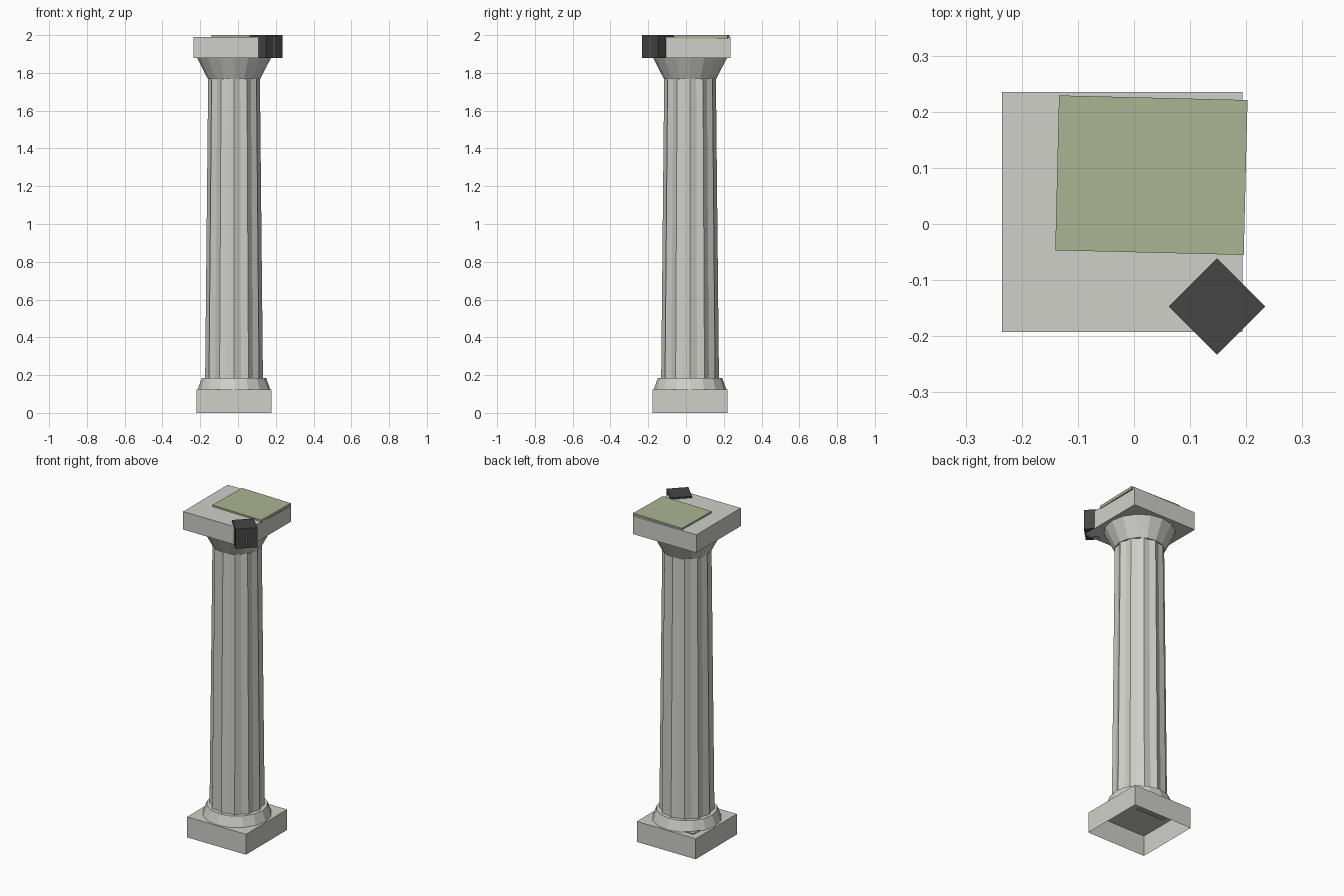
import bpy, bmesh
from math import sin, cos, pi, radians

if "Cube" in bpy.data.objects:
    bpy.data.objects.remove(bpy.data.objects["Cube"])

CX, CY = -0.021, 0.0215   # column axis


def material(name, rgb):
    m = bpy.data.materials.new(name)
    m.diffuse_color = (*rgb, 1)
    m.use_nodes = True
    m.node_tree.nodes["Principled BSDF"].inputs["Base Color"].default_value = m.diffuse_color
    return m


STONE = material("stone", (0.62, 0.63, 0.58))
MOSS = material("moss", (0.40, 0.46, 0.29))
DARK = material("dark_stone", (0.06, 0.06, 0.06))


def finish(name, bm, mat):
    bmesh.ops.recalc_face_normals(bm, faces=bm.faces)
    me = bpy.data.meshes.new(name)
    bm.to_mesh(me)
    bm.free()
    me.materials.append(mat)
    ob = bpy.data.objects.new(name, me)
    bpy.context.collection.objects.link(ob)
    return ob


def box(name, x, y, z0, z1, sx, sy, mat, turn=0, open_bottom=False):
    bm = bmesh.new()
    bmesh.ops.create_cube(bm, size=1)
    for v in bm.verts:
        v.co.x *= sx
        v.co.y *= sy
        v.co.z = z1 - z0 if v.co.z > 0 else 0
    bmesh.ops.recalc_face_normals(bm, faces=bm.faces)
    if open_bottom:
        low = [f for f in bm.faces if f.normal.z < -0.5]
        bmesh.ops.delete(bm, geom=low, context='FACES_ONLY')
    ob = finish(name, bm, mat)
    ob.location = (x, y, z0)
    ob.rotation_euler.z = radians(turn)
    return ob


def drum(name, rings, sides, flute=1.0):
    """Stack of (radius, z) rings; every second vertex is pulled in by flute."""
    bm = bmesh.new()
    loops = []
    for r, z in rings:
        loops.append([bm.verts.new((
            CX + r * (flute if i % 2 else 1) * cos(2 * pi * i / sides),
            CY + r * (flute if i % 2 else 1) * sin(2 * pi * i / sides), z))
            for i in range(sides)])
    for a, b in zip(loops, loops[1:]):
        for i in range(sides):
            j = (i + 1) % sides
            bm.faces.new((a[i], a[j], b[j], b[i]))
    bm.faces.new(loops[0][::-1])
    bm.faces.new(loops[-1])
    return finish(name, bm, STONE)


# Base block (hollow underneath) and flared foot ring
box("base_block", CX, CY, 0, 0.125, 0.397, 0.397, STONE, open_bottom=True)
drum("foot_ring", [(0.192, 0.125), (0.17, 0.185)], 16)

# Tapered fluted shaft
drum("shaft", [(0.153, 0.183), (0.137, 1.77)], 24, flute=0.92)

# Flared capital and its square slab
drum("capital", [(0.138, 1.767), (0.197, 1.882)], 16)
box("top_slab", CX, CY, 1.88, 1.99, 0.428, 0.428, STONE)

# Moss patches on the slab and on the base
box("top_moss", 0.031, 0.087, 1.982, 2.0, 0.336, 0.276, MOSS, turn=-1.4)
box("base_moss", -0.085, 0.105, 0.118, 0.129, 0.19, 0.15, MOSS, turn=-1.4)

# Dark block set diagonally on the front right corner
box("corner_block", 0.148, -0.147, 1.88, 2.0, 0.122, 0.122, DARK, turn=45)
